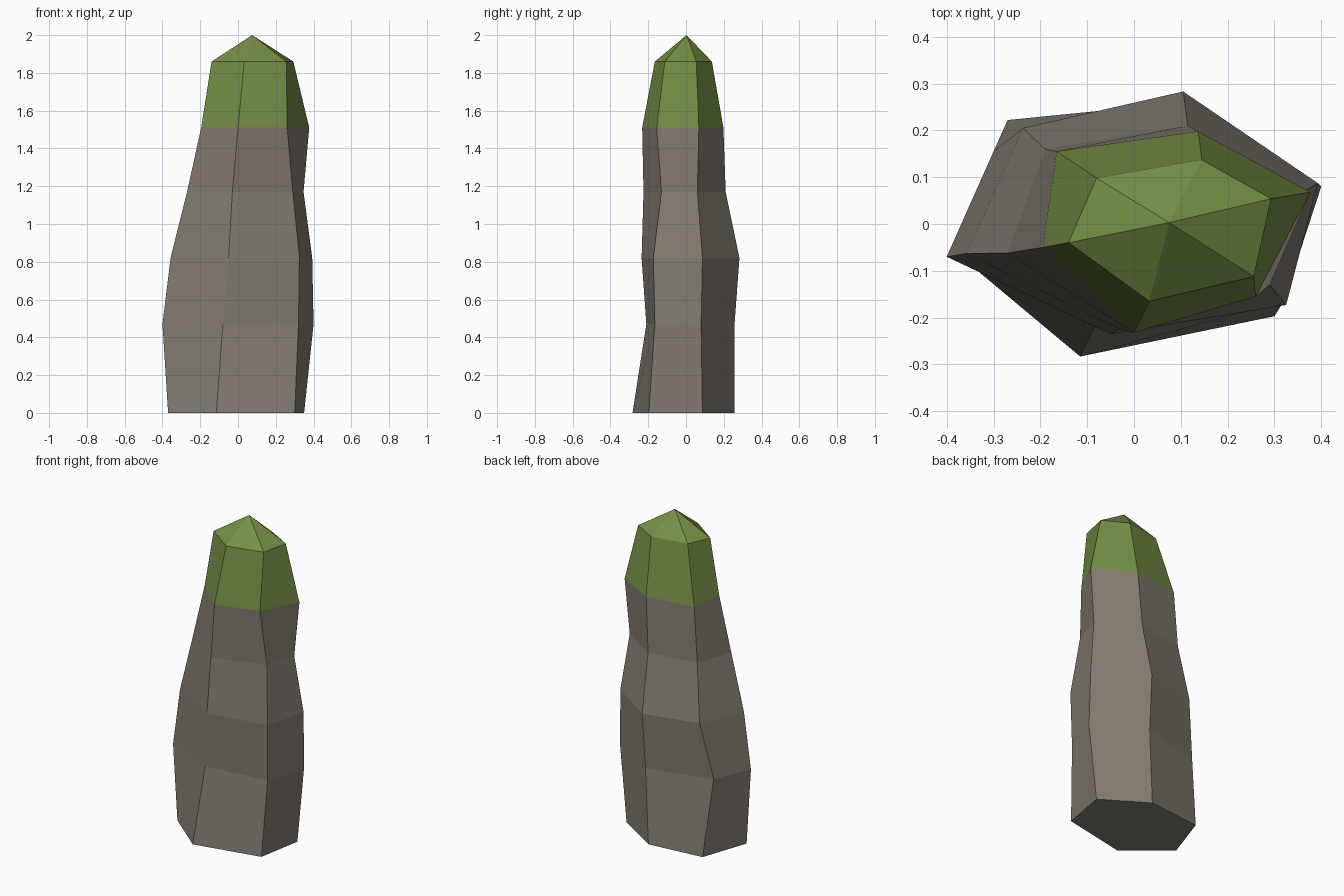
import bpy, bmesh

if "Cube" in bpy.data.objects:
    bpy.data.objects.remove(bpy.data.objects["Cube"])

# Cross-sections from base to shoulder: height, then six corners running
# left, front, front right, right, back, back left
RINGS = [
    (0.00, [(-.37, -.07), (-.115, -.283), (.30, -.197), (.35, .087), (.08, .257), (-.27, .222)]),
    (0.47, [(-.40, -.07), (-.08, -.21), (.32, -.165), (.40, .08), (.10, .257), (-.30, .155)]),
    (0.82, [(-.357, -.063), (-.05, -.235), (.325, -.173), (.393, .087), (.105, .283), (-.237, .205)]),
    (1.17, [(-.27, -.062), (-.03, -.225), (.29, -.13), (.347, .06), (.115, .21), (-.19, .16)]),
    (1.51, [(-.195, -.05), (0, -.232), (.26, -.155), (.377, .068), (.137, .198), (-.165, .155)]),
    (1.86, [(-.14, -.04), (.033, -.165), (.256, -.112), (.293, .054), (.145, .137), (-.08, .098)]),
]
APEX = (.075, .003, 2.0)
MOSS_START = 4  # bands from this ring upward are mossy


def material(name, color):
    m = bpy.data.materials.new(name)
    m.diffuse_color = color
    m.use_nodes = True
    m.node_tree.nodes["Principled BSDF"].inputs["Base Color"].default_value = m.diffuse_color
    return m


bm = bmesh.new()
rings = [[bm.verts.new((x, y, z)) for x, y in pts] for z, pts in RINGS]

# Base
bm.faces.new(rings[0][::-1])

# Side bands
for k, (low, high) in enumerate(zip(rings, rings[1:])):
    for i in range(6):
        j = (i + 1) % 6
        f = bm.faces.new((low[i], low[j], high[j], high[i]))
        f.material_index = int(k >= MOSS_START)

# Pointed mossy tip
tip = bm.verts.new(APEX)
for i in range(6):
    bm.faces.new((rings[-1][i], rings[-1][(i + 1) % 6], tip)).material_index = 1

bmesh.ops.recalc_face_normals(bm, faces=bm.faces)
mesh = bpy.data.meshes.new("standing_stone")
bm.to_mesh(mesh)
bm.free()
mesh.materials.append(material("stone", (.23, .205, .17, 1)))
mesh.materials.append(material("moss", (.18, .28, .06, 1)))
stone = bpy.data.objects.new("standing_stone", mesh)
bpy.context.collection.objects.link(stone)
